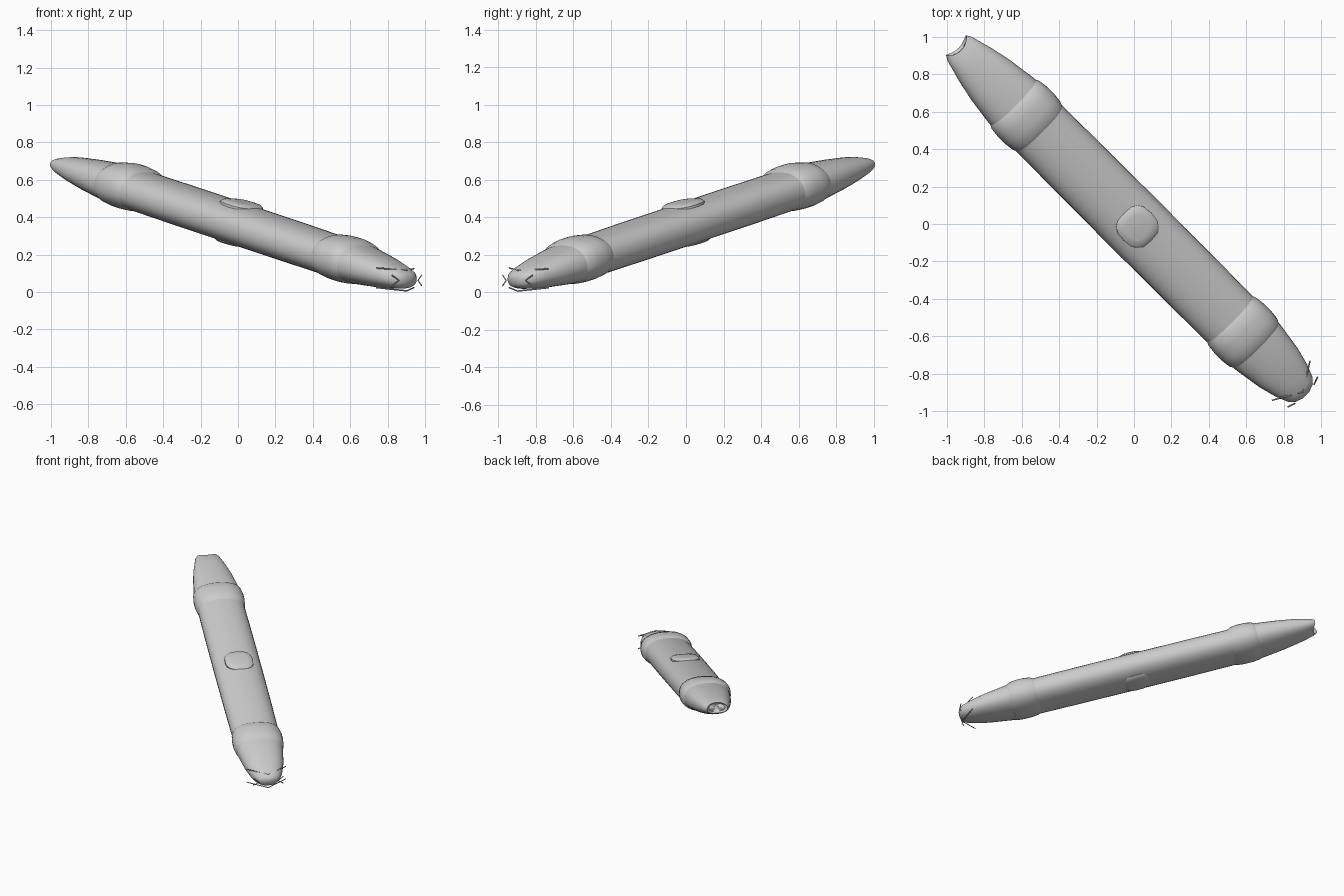
import bpy, bmesh, math
from mathutils import Vector

if "Cube" in bpy.data.objects:
    bpy.data.objects.remove(bpy.data.objects["Cube"])

# Tube axis runs diagonally and slopes down: t along axis, u sideways, w up
AXIS = Vector((1, -1, -0.335))
SIDE = Vector((1, 1, 0)).normalized()
UP = Vector((0.1625, -0.1625, 0.97)).normalized()
CENTRE = Vector((0.002, 0.002, 0.365))


def place(t, u, w):
    return CENTRE + AXIS * t + SIDE * u + UP * w


def finish(name, bm, angle=35):
    bmesh.ops.recalc_face_normals(bm, faces=bm.faces)
    mesh = bpy.data.meshes.new(name)
    bm.to_mesh(mesh)
    bm.free()
    obj = bpy.data.objects.new(name, mesh)
    bpy.context.collection.objects.link(obj)
    bpy.ops.object.select_all(action='DESELECT')
    obj.select_set(True)
    bpy.context.view_layer.objects.active = obj
    bpy.ops.object.shade_smooth_by_angle(angle=math.radians(angle))
    return obj


def loft(name, rings, sides=32, power=2.3, sweep=0.0):
    """Skin rounded sections (t, half width, half height, lift); sweep bows the last rings."""
    bm = bmesh.new()
    loops = []
    for t, a, b, lift in rings:
        loop = []
        for i in range(sides):
            ang = 2 * math.pi * i / sides
            c, s = math.cos(ang), math.sin(ang)
            cu = math.copysign(abs(c) ** (2 / power), c)
            cw = math.copysign(abs(s) ** (2 / power), s)
            bow = sweep * (cu * cu - 0.6) if abs(t) > 0.92 else 0
            loop.append(bm.verts.new(place(t + bow, a * cu, b * cw + lift)))
        loops.append(loop)
    for p, q in zip(loops, loops[1:]):
        for i in range(sides):
            j = (i + 1) % sides
            bm.faces.new((p[i], p[j], q[j], q[i]))
    bm.faces.new(loops[0])
    bm.faces.new(loops[-1])
    return finish(name, bm)


# Main tube
loft("body", [(-0.58, 0.172, 0.106, 0), (-0.3, 0.176, 0.108, 0), (0, 0.177, 0.108, 0),
              (0.3, 0.176, 0.108, 0), (0.58, 0.172, 0.106, 0)])

# Raised collars near both ends
for name, k in (("rear_collar", -1), ("front_collar", 1)):
    loft(name, [(k * 0.505, 0.170, 0.104, 0), (k * 0.525, 0.181, 0.117, 0.004),
                (k * 0.56, 0.187, 0.122, 0.005), (k * 0.60, 0.187, 0.122, 0.005),
                (k * 0.635, 0.181, 0.115, 0.003), (k * 0.65, 0.170, 0.104, 0)])

# Tapered rear end with a bowed, hollow mouth
loft("rear_end", [(-0.58, 0.173, 0.108, 0), (-0.66, 0.170, 0.104, 0), (-0.77, 0.148, 0.086, 0),
                  (-0.85, 0.124, 0.070, 0), (-0.89, 0.108, 0.060, 0), (-0.925, 0.092, 0.050, 0),
                  (-0.945, 0.076, 0.040, 0), (-0.93, 0.060, 0.030, 0), (-0.921, 0.02, 0.01, 0)],
     sweep=-0.02)

# Tapered front nose
loft("front_nose", [(0.58, 0.173, 0.108, 0), (0.66, 0.170, 0.104, 0), (0.77, 0.146, 0.084, 0),
                    (0.84, 0.120, 0.067, 0), (0.885, 0.094, 0.052, 0), (0.905, 0.068, 0.040, 0),
                    (0.915, 0.03, 0.02, 0)])

# Low rounded buttons, above and below the middle
for name, k, height in (("top_button", 1, 0.122), ("bottom_button", -1, 0.112)):
    bm = bmesh.new()
    rings = []
    for r, w in ((1.0, 0.085), (1.0, height - 0.016), (0.9, height - 0.006), (0.6, height)):
        ring = []
        for i in range(16):
            ang = 2 * math.pi * i / 16
            c, s = math.cos(ang), math.sin(ang)
            cu = math.copysign(abs(c) ** 0.75, c) * 0.105 * r
            ct = math.copysign(abs(s) ** 0.75, s) * 0.074 * r
            ring.append(bm.verts.new(place(ct, cu, k * w)))
        rings.append(ring)
    for p, q in zip(rings, rings[1:]):
        for i in range(16):
            j = (i + 1) % 16
            bm.faces.new((p[i], p[j], q[j], q[i]))
    bm.faces.new(rings[0])
    bm.faces.new(rings[-1])
    finish(name, bm)


# Thin bent prongs around the nose
def prong(name, points):
    curve = bpy.data.curves.new(name, 'CURVE')
    curve.dimensions = '3D'
    curve.bevel_depth = 0.004
    curve.bevel_resolution = 0
    curve.use_fill_caps = True
    spline = curve.splines.new('POLY')
    spline.points.add(len(points) - 1)
    for point, (t, u, z) in zip(spline.points, points):
        pos = CENTRE + AXIS * t + SIDE * u
        point.co = (pos.x, pos.y, z, 1)
    obj = bpy.data.objects.new(name, curve)
    bpy.context.collection.objects.link(obj)


prong("top_prong", [(0.84, -0.148, 0.129), (0.90, 0, 0.116), (0.836, 0.146, 0.125)])
prong("bottom_prong", [(0.84, -0.148, 0.024), (0.90, 0, 0.006), (0.836, 0.146, 0.024)])
for name, k in (("left_prong", -1), ("right_prong", 1)):
    prong(name, [(0.90, k * 0.113, 0.09), (0.91, k * 0.072, 0.062), (0.90, k * 0.113, 0.034)])
